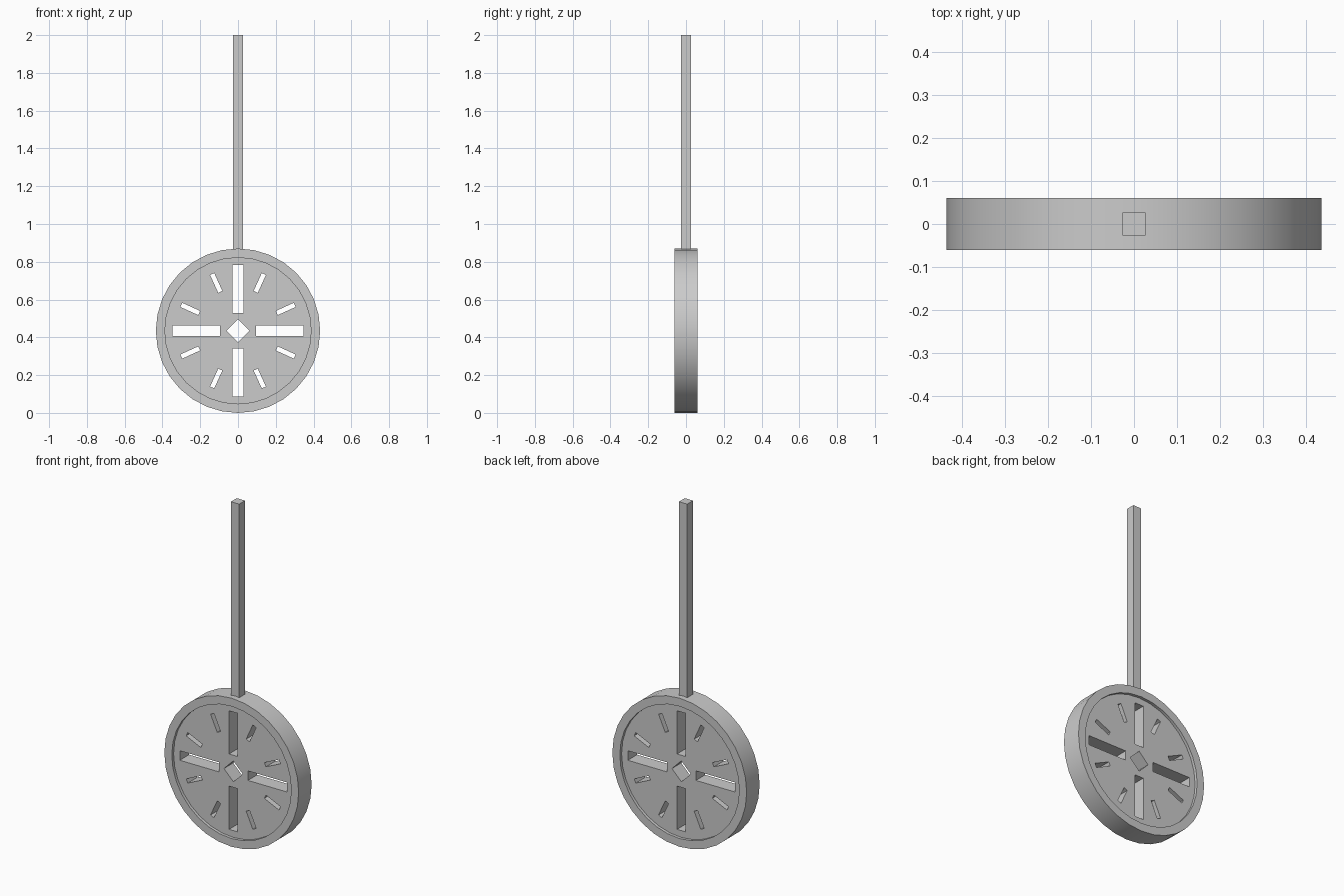
import bpy, bmesh
from math import sin, cos, pi, radians
from mathutils import Matrix, Vector

if "Cube" in bpy.data.objects:
    bpy.data.objects.remove(bpy.data.objects["Cube"])

CZ = 0.435      # disc centre height
SEG = 32        # sides of the disc


def to_object(bm, name):
    bmesh.ops.recalc_face_normals(bm, faces=bm.faces)
    me = bpy.data.meshes.new(name)
    bm.to_mesh(me)
    bm.free()
    ob = bpy.data.objects.new(name, me)
    bpy.context.collection.objects.link(ob)
    return ob


def add_box(bm, lo, hi, mat=Matrix()):
    lo, hi = Vector(lo), Vector(hi)
    m = mat @ Matrix.Translation((lo + hi) / 2) @ Matrix.Diagonal((*(hi - lo), 1))
    bmesh.ops.create_cube(bm, size=1, matrix=m)


# Disc: raised rim around a plate recessed on both faces
bm = bmesh.new()
profile = [(0.387, -0.043), (0.387, -0.06), (0.435, -0.06),
           (0.435, 0.06), (0.387, 0.06), (0.387, 0.043)]
rings = []
for r, y in profile:
    rings.append([bm.verts.new((r * cos(2 * pi * i / SEG), y, CZ + r * sin(2 * pi * i / SEG)))
                  for i in range(SEG)])
for a, b in zip(rings, rings[1:]):
    for i in range(SEG):
        j = (i + 1) % SEG
        bm.faces.new((a[i], a[j], b[j], b[i]))
bm.faces.new(rings[0])
bm.faces.new(rings[-1])
disc = to_object(bm, "slotted_disc")

# Cutters: wide slots, narrow slots and the diamond centre hole
bm = bmesh.new()
centre = Matrix.Translation((0, 0, CZ))
for k in range(4):
    turn = centre @ Matrix.Rotation(k * pi / 2, 4, 'Y')
    add_box(bm, (0.094, -0.1, -0.028), (0.347, 0.1, 0.028), turn)
    for a in (24.5, 65.5):
        narrow = turn @ Matrix.Rotation(radians(a), 4, 'Y')
        add_box(bm, (0.226, -0.1, -0.012), (0.33, 0.1, 0.012), narrow)
h = 0.061 / 2 ** 0.5
add_box(bm, (-h, -0.1, -h), (h, 0.1, h), centre @ Matrix.Rotation(pi / 4, 4, 'Y'))
cutter = to_object(bm, "slot_cutter")
cutter.hide_render = True

bpy.context.view_layer.objects.active = disc
disc.select_set(True)
mod = disc.modifiers.new("slots", 'BOOLEAN')
mod.operation = 'DIFFERENCE'
mod.solver = 'EXACT'
mod.object = cutter
bpy.ops.object.modifier_apply(modifier=mod.name)
bpy.data.objects.remove(cutter)
bpy.ops.object.shade_smooth_by_angle(angle=radians(30))

# Square rod rising from the rim
bm = bmesh.new()
add_box(bm, (-0.027, -0.027, 0.85), (0.027, 0.027, 2.0))
to_object(bm, "rod")
